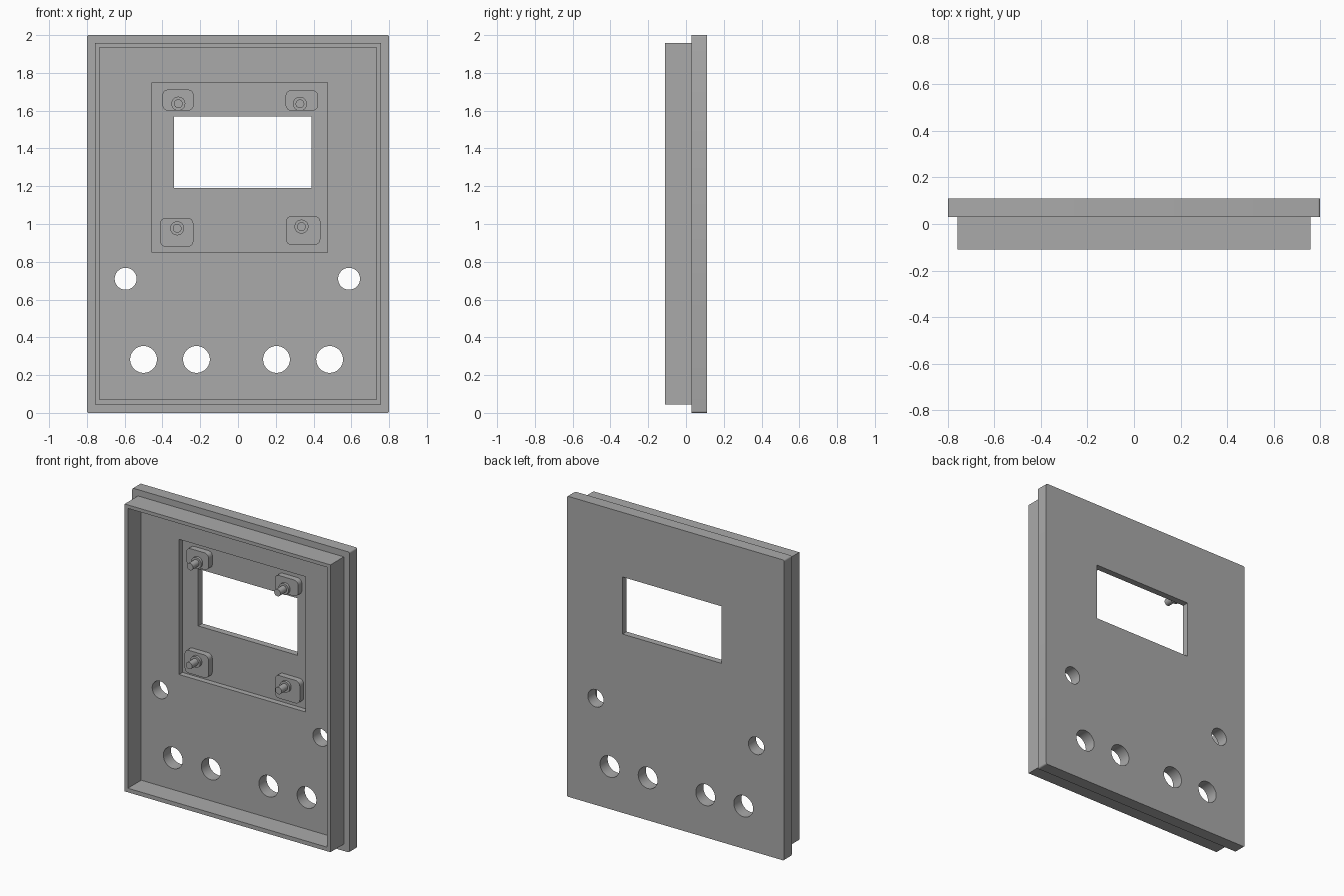
import bpy, bmesh
from mathutils import Matrix, Vector

if "Cube" in bpy.data.objects:
    bpy.data.objects.remove(bpy.data.objects["Cube"])

grey = bpy.data.materials.new("plain grey")
grey.use_nodes = True
COLOR = (0.4, 0.4, 0.4, 1)
grey.diffuse_color = COLOR
grey.node_tree.nodes["Principled BSDF"].inputs["Base Color"].default_value = COLOR

# Depth levels, from the open front to the outer face
RIM, FLOOR, RECESS, OUTER = -0.11, 0.03, 0.067, 0.11


def finish(name, bm):
    bmesh.ops.recalc_face_normals(bm, faces=bm.faces)
    mesh = bpy.data.meshes.new(name)
    bm.to_mesh(mesh)
    bm.free()
    mesh.materials.append(grey)
    obj = bpy.data.objects.new(name, mesh)
    bpy.context.collection.objects.link(obj)
    return obj


def box(name, x, y, z, corner=0, segments=4):
    """Block between limits, with optional rounded corners seen from the front."""
    bm = bmesh.new()
    size = (x[1] - x[0], y[1] - y[0], z[1] - z[0])
    centre = Vector((sum(x) / 2, sum(y) / 2, sum(z) / 2))
    bmesh.ops.create_cube(bm, size=1,
                          matrix=Matrix.Translation(centre) @ Matrix.Diagonal((*size, 1)))
    if corner:
        edges = [e for e in bm.edges
                 if abs(e.verts[0].co.y - e.verts[1].co.y) > size[1] / 2]
        bmesh.ops.bevel(bm, geom=edges, offset=corner, segments=segments,
                        profile=0.5, affect='EDGES')
    return finish(name, bm)


def rod(name, x, z, radius, y0, y1, sides=32):
    """Cylinder running front to back."""
    bm = bmesh.new()
    place = Matrix.Translation((x, (y0 + y1) / 2, z)) @ Matrix.Rotation(1.5708, 4, 'X')
    bmesh.ops.create_cone(bm, cap_ends=True, segments=sides, radius1=radius,
                          radius2=radius, depth=y1 - y0, matrix=place)
    return finish(name, bm)


def cut(target, cutters):
    for c in cutters:
        m = target.modifiers.new("cut", 'BOOLEAN')
        m.operation, m.solver, m.object = 'DIFFERENCE', 'EXACT', c
    bpy.context.view_layer.update()
    mesh = bpy.data.meshes.new_from_object(
        target.evaluated_get(bpy.context.evaluated_depsgraph_get()))
    target.modifiers.clear()
    target.data = mesh
    for c in cutters:
        bpy.data.objects.remove(c)


def smooth(obj):
    bpy.ops.object.select_all(action='DESELECT')
    obj.select_set(True)
    bpy.context.view_layer.objects.active = obj
    bpy.ops.object.shade_smooth_by_angle(angle=0.6)


# Face plate with display recess, window and round holes
plate = box("face_plate", (-0.8, 0.8), (FLOOR, OUTER), (0, 2), 0.01)
cutters = [
    box("recess_cutter", (-0.455, 0.475), (-0.05, RECESS), (0.85, 1.75)),
    box("window_cutter", (-0.34, 0.39), (-0.1, 0.2), (1.19, 1.57)),
]
holes = [(-0.595, 0.71, 0.058), (0.588, 0.71, 0.058)]
holes += [(x, 0.283, 0.071) for x in (-0.5, -0.22, 0.204, 0.485)]
cutters += [rod("hole_cutter", x, z, r, -0.1, 0.2, 48) for x, z, r in holes]
cut(plate, cutters)
smooth(plate)

# Thin raised rim around the inside
rim = box("inner_rim", (-0.758, 0.758), (RIM, FLOOR), (0.045, 1.958))
cut(rim, [box("rim_cutter", (-0.734, 0.734), (-0.3, 0.2), (0.072, 1.935))])

# Mounting posts: rounded pad, collar and pin; pad limits then pin centre
posts = {
    "upper_right": ((-0.40, -0.235), (1.60, 1.712), (-0.316, 1.637)),
    "upper_left": ((0.252, 0.424), (1.60, 1.708), (0.328, 1.636)),
    "lower_right": ((-0.412, -0.236), (0.88, 1.032), (-0.322, 0.977)),
    "lower_left": ((0.253, 0.436), (0.89, 1.042), (0.336, 0.986)),
}
for side, (px, pz, (cx, cz)) in posts.items():
    parts = [box(side + "_pad", px, (0.027, RECESS), pz, 0.03),
             rod(side + "_collar", cx, cz, 0.037, 0.01, 0.027),
             rod(side + "_pin", cx, cz, 0.023, -0.055, 0.01)]
    for part in parts:
        smooth(part)
